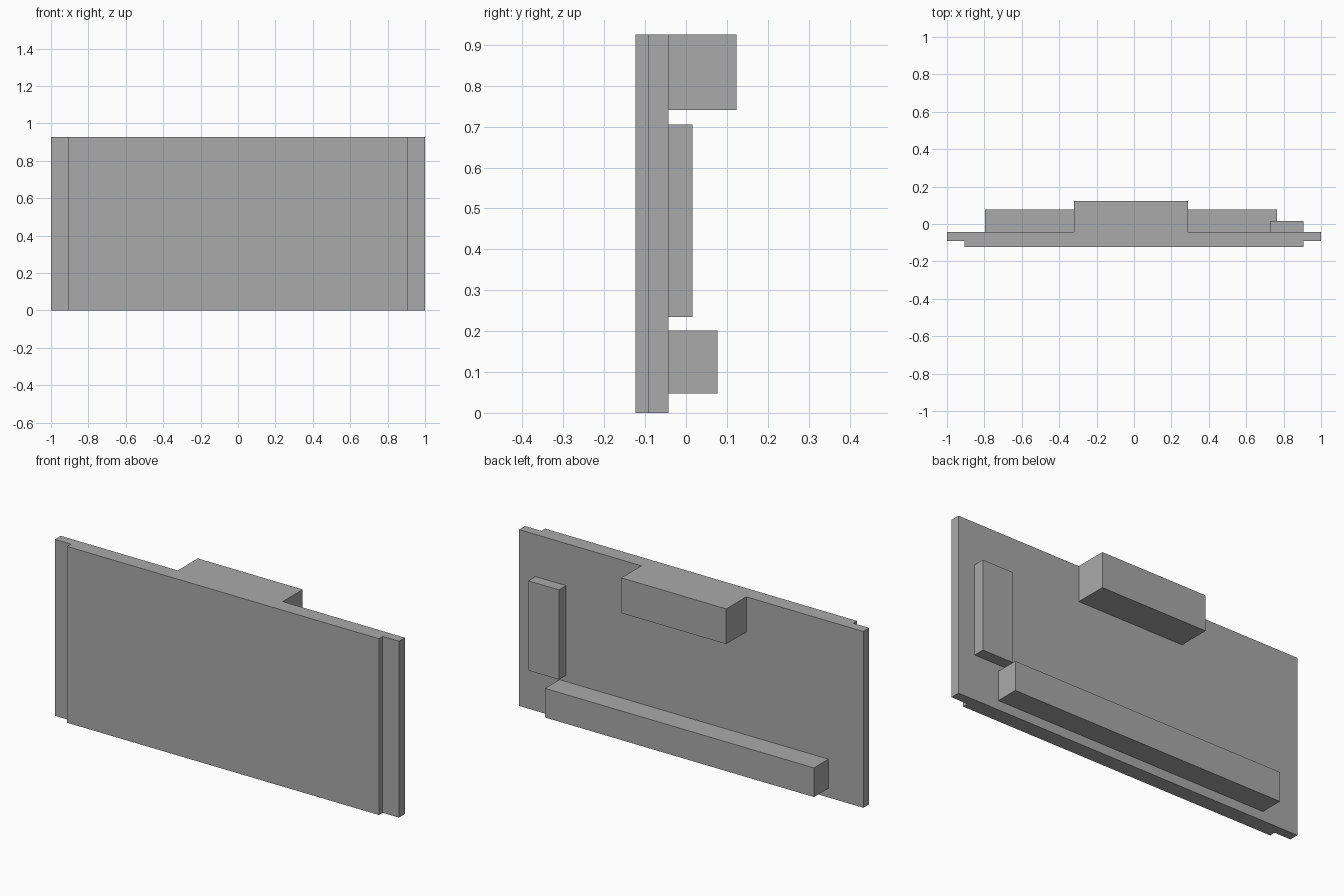
import bpy
import bmesh

cube = bpy.data.objects.get("Cube")
if cube:
    bpy.data.objects.remove(cube, do_unlink=True)

HEIGHT = 0.926
BACK = -0.043      # rear face of the panel
FLANGE = -0.092    # front face of the thin side flanges
FRONT = -0.123     # front face of the panel

grey = bpy.data.materials.new("plain grey")
grey.use_nodes = True
colour = (0.4, 0.4, 0.4, 1)
grey.diffuse_color = colour
grey.node_tree.nodes["Principled BSDF"].inputs["Base Color"].default_value = colour


def extrude_outline(name, outline, z0, z1):
    """Raise a plan outline from z0 to z1."""
    bm = bmesh.new()
    face = bm.faces.new([bm.verts.new((x, y, z0)) for x, y in outline])
    result = bmesh.ops.extrude_face_region(bm, geom=[face])
    top = [v for v in result["geom"] if isinstance(v, bmesh.types.BMVert)]
    bmesh.ops.translate(bm, verts=top, vec=(0, 0, z1 - z0))
    bmesh.ops.recalc_face_normals(bm, faces=bm.faces)
    mesh = bpy.data.meshes.new(name)
    bm.to_mesh(mesh)
    bm.free()
    mesh.materials.append(grey)
    obj = bpy.data.objects.new(name, mesh)
    bpy.context.collection.objects.link(obj)
    return obj


def rear_block(name, x0, x1, depth_y, z0, z1):
    """Box standing on the back of the panel."""
    outline = [(x0, BACK), (x1, BACK), (x1, depth_y), (x0, depth_y)]
    return extrude_outline(name, outline, z0, z1)


# Panel with a stepped flange along each side
extrude_outline("panel", [
    (-1, BACK), (-1, FLANGE), (-0.907, FLANGE), (-0.907, FRONT),
    (0.905, FRONT), (0.905, FLANGE), (1, FLANGE), (1, BACK),
], 0, HEIGHT)

# Blocks on the back
rear_block("top_block", -0.32, 0.29, 0.123, 0.741, HEIGHT)
rear_block("side_block", 0.727, 0.905, 0.016, 0.234, 0.705)
rear_block("lower_bar", -0.797, 0.765, 0.077, 0.048, 0.201)
